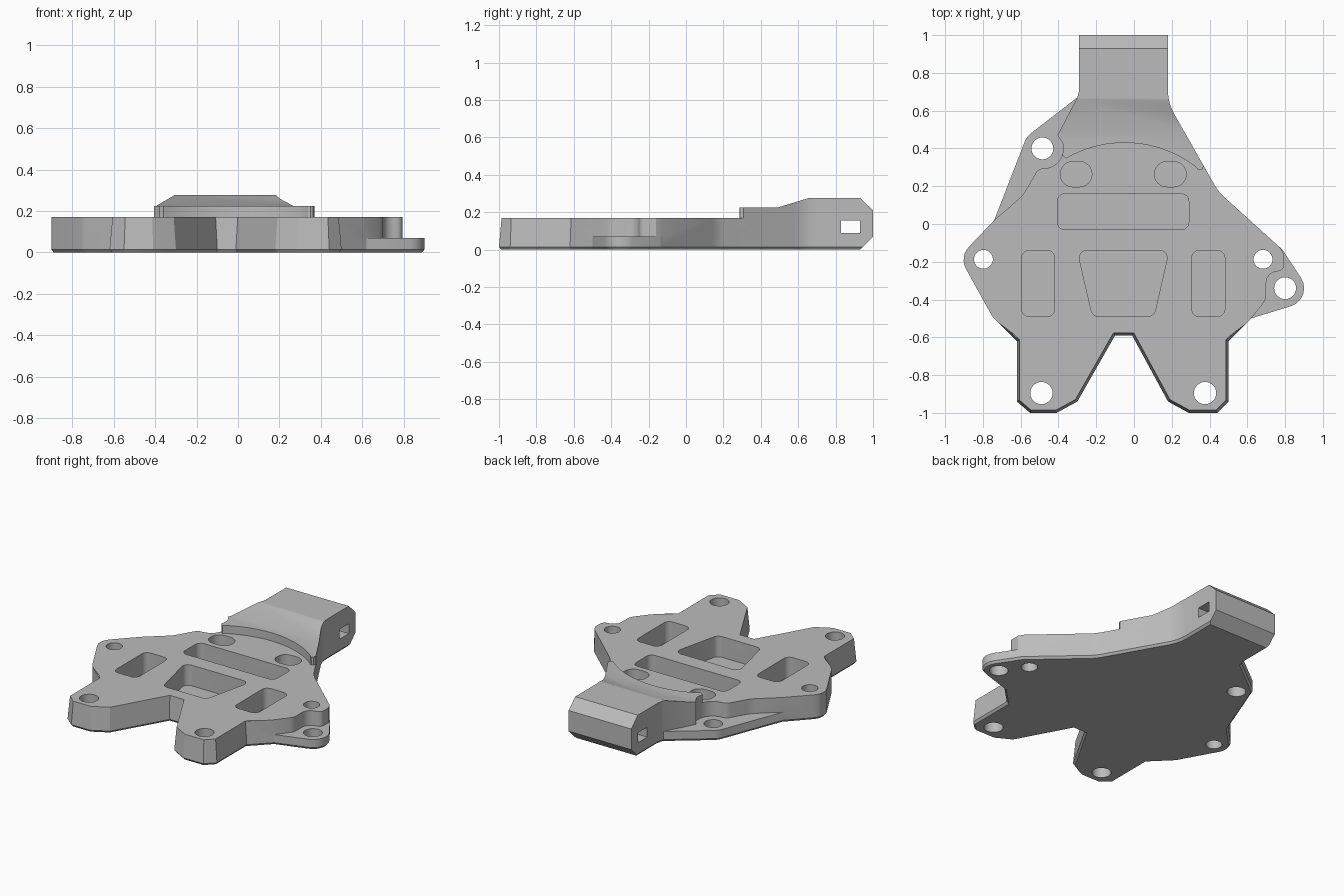
import bpy, bmesh, math
from mathutils import Vector

cube = bpy.data.objects.get("Cube")
if cube:
    bpy.data.objects.remove(cube, do_unlink=True)

MID = -0.057          # symmetry line of the pockets and legs
DECK, FLANGE, POCKET_FLOOR = 0.17, 0.07, 0.03

grey = bpy.data.materials.new("machined grey")
grey.use_nodes = True
grey.diffuse_color = (0.5, 0.5, 0.5, 1)
grey.node_tree.nodes["Principled BSDF"].inputs["Base Color"].default_value = (0.5, 0.5, 0.5, 1)


def rounded(corners, steps=6):
    """Replace each (x, y, radius) corner with a fillet arc."""
    out, n = [], len(corners)
    for i, (x, y, r) in enumerate(corners):
        p = Vector((x, y))
        a = (Vector(corners[i - 1][:2]) - p).normalized()
        b = (Vector(corners[(i + 1) % n][:2]) - p).normalized()
        if r == 0:
            out.append(p)
            continue
        half = a.angle(b) / 2
        centre = p + (a + b).normalized() * (r / math.sin(half))
        start = p + a * (r / math.tan(half)) - centre
        end = p + b * (r / math.tan(half)) - centre
        turn = start.angle_signed(end)
        for k in range(steps + 1):
            t = -turn * k / steps
            c, s = math.cos(t), math.sin(t)
            out.append(centre + Vector((start.x * c - start.y * s, start.x * s + start.y * c)))
    return out


def inset(points, amount):
    """Move each point of a clockwise loop inwards by amount(point)."""
    out = []
    for i, p in enumerate(points):
        d1 = (p - points[i - 1]).normalized()
        d2 = (points[(i + 1) % len(points)] - p).normalized()
        n = Vector((d1.y + d2.y, -d1.x - d2.x)).normalized()
        out.append(p + n * amount(p) / max(0.5, n.dot(Vector((d1.y, -d1.x)))))
    return out


def loft(name, loops):
    """Closed solid through loops of 3D points."""
    bm = bmesh.new()
    rings = [[bm.verts.new(p) for p in loop] for loop in loops]
    n = len(rings[0])
    bm.faces.new(rings[0])
    bm.faces.new(rings[-1])
    for low, high in zip(rings, rings[1:]):
        for i in range(n):
            j = (i + 1) % n
            bm.faces.new((low[i], low[j], high[j], high[i]))
    bmesh.ops.recalc_face_normals(bm, faces=bm.faces)
    mesh = bpy.data.meshes.new(name)
    bm.to_mesh(mesh)
    bm.free()
    mesh.materials.append(grey)
    ob = bpy.data.objects.new(name, mesh)
    bpy.context.collection.objects.link(ob)
    return ob


def at_z(points, z):
    return [(p[0], p[1], z) for p in points]


def cut(cutter):
    mod = plate.modifiers.new("cut", 'BOOLEAN')
    mod.operation, mod.solver, mod.object = 'DIFFERENCE', 'EXACT', cutter
    bpy.context.view_layer.objects.active = plate
    bpy.ops.object.modifier_apply(modifier=mod.name)
    bpy.data.objects.remove(cutter, do_unlink=True)


def cut_down(points, floor):
    cut(loft("cutter", [at_z(points, floor), at_z(points, 0.5)]))


def cut_across(profile):
    cut(loft("cutter", [[(x, y, z) for y, z in profile] for x in (-1.2, 1.2)]))


def mirrored(corners):
    return [(2 * MID - x, y, r) for x, y, r in reversed(corners)]


def box(x0, x1, y0, y1, r):
    return [(x0, y1, r), (x1, y1, r), (x1, y0, r), (x0, y0, r)]


# Plate blank: clockwise outline with neck, ears and two legs
outline = rounded([
    (-0.29, 1, 0), (0.18, 1, 0), (0.18, 0.64, 0.25), (0.448, 0.169, 0.25),
    (0.785, -0.135, 0.1), (0.958, -0.396, 0.1), (0.62, -0.5, 0),
    (0.5, -0.62, 0), (0.5, -0.94, 0), (0.44, -1, 0), (0.29, -1, 0), (0.18, -0.94, 0),
    (-0.01, -0.59, 0), (-0.1, -0.59, 0),
    (-0.3, -0.94, 0), (-0.41, -1, 0), (-0.55, -1, 0), (-0.62, -0.94, 0), (-0.62, -0.62, 0),
    (-0.75, -0.49, 0.1), (-0.925, -0.174, 0.1), (-0.74, 0.02, 0),
    (-0.568, 0.463, 0.1), (-0.3, 0.67, 0), (-0.29, 0.71, 0)])
plate = loft("bracket_plate", [
    at_z(inset(outline, lambda p: 0.012), 0),
    at_z(outline, 0.015),
    at_z(inset(outline, lambda p: 0.026 if p.y < -0.58 else 0), 0.3)])

# Neck roof: ledge, ramp, crown and rear chamfers
cut_across([(-1.2, 0.225), (0.49, 0.225), (0.66, 0.277), (0.93, 0.277),
            (1.0, 0.21), (1.2, 0.21), (1.2, 0.5), (-1.2, 0.5)])
cut_across([(0.93, 0), (1.0, 0.07), (1.2, 0.07), (1.2, -0.1), (0.83, -0.1)])

# Deck in front of the curved step
arc = []
for k in range(21):
    x = -0.36 + 0.69 * k / 20
    arc.append((x, -0.19 + math.sqrt(0.62 ** 2 - (x + 0.05) ** 2)))
cut_down([(-1.2, 0.4), (-0.45, 0.4), (-0.385, 0.385), (-0.378, 0.362)] + arc
         + [(0.338, 0.289), (0.35, 0.285), (0.362, 0.29), (0.37, 0.31),
            (1.2, 0.31), (1.2, -1.2), (-1.2, -1.2)], DECK)

# Ear recesses down to the thin flange
cut_down(rounded([
    (-0.74, 0.02, 0), (-0.59, 0.15, 0.15), (-0.505, 0.295, 0.05), (-0.39, 0.295, 0.1),
    (-0.37, 0.42, 0.06), (-0.405, 0.47, 0), (-0.3, 0.67, 0), (-0.31, 0.8, 0),
    (-1, 0.8, 0), (-0.85, 0.15, 0)]), FLANGE)
cut_down(rounded([
    (0.77, -0.12, 0), (0.795, -0.16, 0), (0.795, -0.245, 0.035), (0.70, -0.26, 0.06),
    (0.70, -0.4, 0.08), (0.62, -0.5, 0), (0.7, -0.7, 0), (1.1, -0.7, 0), (1.1, -0.1, 0)]), FLANGE)

# Weight-saving pockets
side_pocket = box(-0.595, -0.42, -0.49, -0.14, 0.04)
oval_pocket = box(-0.39, -0.223, 0.197, 0.33, 0.064)
slot_pocket = box(-0.405, 0.29, -0.03, 0.16, 0.04)
centre_pocket = [(-0.3, -0.14, 0.04), (0.186, -0.14, 0.04), (0.105, -0.49, 0.04), (-0.219, -0.49, 0.04)]
for shape in (side_pocket, mirrored(side_pocket), oval_pocket, mirrored(oval_pocket),
              slot_pocket, centre_pocket):
    cut_down(rounded(shape), POCKET_FLOOR)

# Bolt holes through the ears, sides and legs
for x, y, r in ((-0.485, 0.4, 0.058), (0.8, -0.34, 0.058), (-0.797, -0.187, 0.05),
                (0.683, -0.187, 0.05), (-0.49, -0.895, 0.059), (0.376, -0.895, 0.059)):
    turns = [math.tau * k / 32 for k in range(32)]
    cut_down([(x + r * math.cos(t), y + r * math.sin(t)) for t in turns], -0.1)

# Cross slot through the neck
cut_across([(0.83, 0.09), (0.93, 0.09), (0.93, 0.157), (0.83, 0.157)])

bpy.ops.object.select_all(action='DESELECT')
plate.select_set(True)
bpy.context.view_layer.objects.active = plate
bpy.ops.object.shade_smooth_by_angle(angle=math.radians(24))
